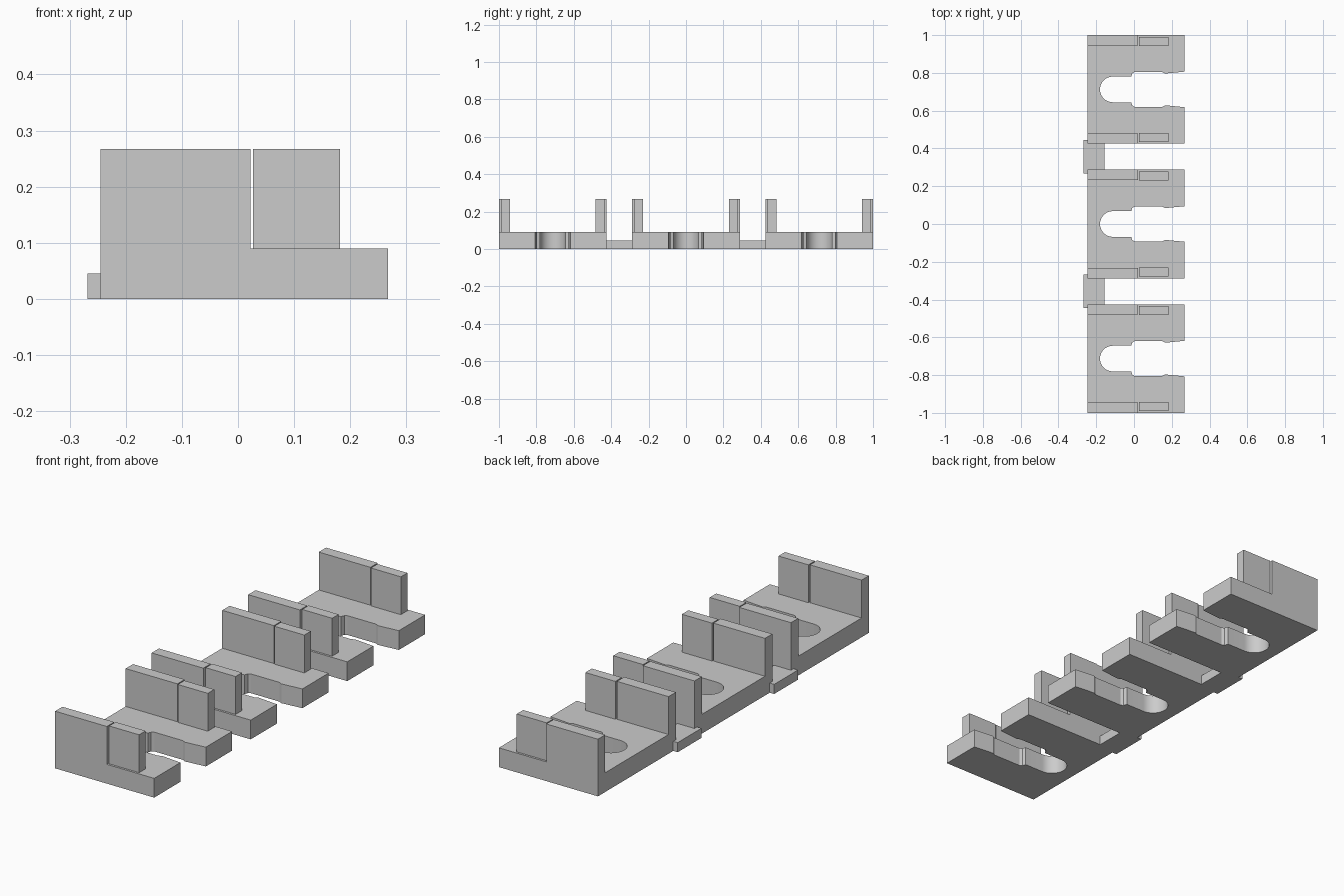
import bpy
import bmesh
import math

if "Cube" in bpy.data.objects:
    bpy.data.objects.remove(bpy.data.objects["Cube"], do_unlink=True)

grey = bpy.data.materials.new("light grey")
grey.use_nodes = True
grey.diffuse_color = (0.6, 0.6, 0.6, 1)
grey.node_tree.nodes["Principled BSDF"].inputs["Base Color"].default_value = (0.6, 0.6, 0.6, 1)

BACK, FRONT = -0.245, 0.267      # plate extent in x
HALF = 0.2875                    # half plate width in y
PLATE, TOP = 0.09, 0.267         # plate and wall heights
PITCH = 0.7125


def prism(name, outline, z0, z1, smooth=False):
    """Extrude a flat outline upwards between two heights."""
    bm = bmesh.new()
    face = bm.faces.new([bm.verts.new((x, y, z0)) for x, y in outline])
    moved = bmesh.ops.extrude_face_region(bm, geom=[face])["geom"]
    verts = [v for v in moved if isinstance(v, bmesh.types.BMVert)]
    bmesh.ops.translate(bm, verts=verts, vec=(0, 0, z1 - z0))
    bmesh.ops.recalc_face_normals(bm, faces=bm.faces)
    mesh = bpy.data.meshes.new(name)
    bm.to_mesh(mesh)
    bm.free()
    mesh.materials.append(grey)
    obj = bpy.data.objects.new(name, mesh)
    bpy.context.collection.objects.link(obj)
    if smooth:
        bpy.ops.object.select_all(action='DESELECT')
        obj.select_set(True)
        bpy.context.view_layer.objects.active = obj
        bpy.ops.object.shade_smooth_by_angle(angle=math.radians(25))
    return obj


def block(name, x0, x1, y0, y1, z0, z1):
    return prism(name, [(x0, y0), (x1, y0), (x1, y1), (x0, y1)], z0, z1)


def plate_outline(cy):
    """Rectangle with a round-ended, stepped slot open to +x."""
    r = 0.068
    side = [(FRONT, 0.094), (0.165, 0.084), (0.15, 0.092),
            (0.003, 0.092), (-0.009, 0.085), (-0.015, r)]
    arc = [(-0.112 - r * math.sin(a), r * math.cos(a))
           for a in (math.pi * i / 24 for i in range(25))]
    slot = side + arc + [(x, -y) for x, y in reversed(side)]
    corners = [(FRONT, -HALF), (BACK, -HALF), (BACK, HALF), (FRONT, HALF)]
    return [(x, cy + y) for x, y in slot + corners]


# Three slotted plates, each with a wall and a post along both edges
for label, cy in (("front", -PITCH), ("middle", 0), ("rear", PITCH)):
    prism(label + "_slotted_plate", plate_outline(cy), 0, PLATE, smooth=True)
    for edge, s in (("near", -1), ("far", 1)):
        outer, inner = cy + s * HALF, cy + s * (HALF - 0.054)
        block(f"{label}_{edge}_wall", BACK, 0.022,
              min(outer, inner), max(outer, inner), PLATE, TOP)
        a, b = cy + s * (HALF - 0.01), cy + s * (HALF - 0.058)
        block(f"{label}_{edge}_post", 0.027, 0.182, min(a, b), max(a, b), PLATE, TOP)

# Low tabs joining the plates along the back
for label, cy in (("front", -PITCH / 2), ("rear", PITCH / 2)):
    outline = [(-0.268, cy - 0.088), (BACK, cy - 0.088), (BACK, cy - 0.069),
               (-0.157, cy - 0.069), (-0.157, cy + 0.069), (BACK, cy + 0.069),
               (BACK, cy + 0.088), (-0.268, cy + 0.088)]
    prism(label + "_joining_tab", outline, 0, 0.045)
